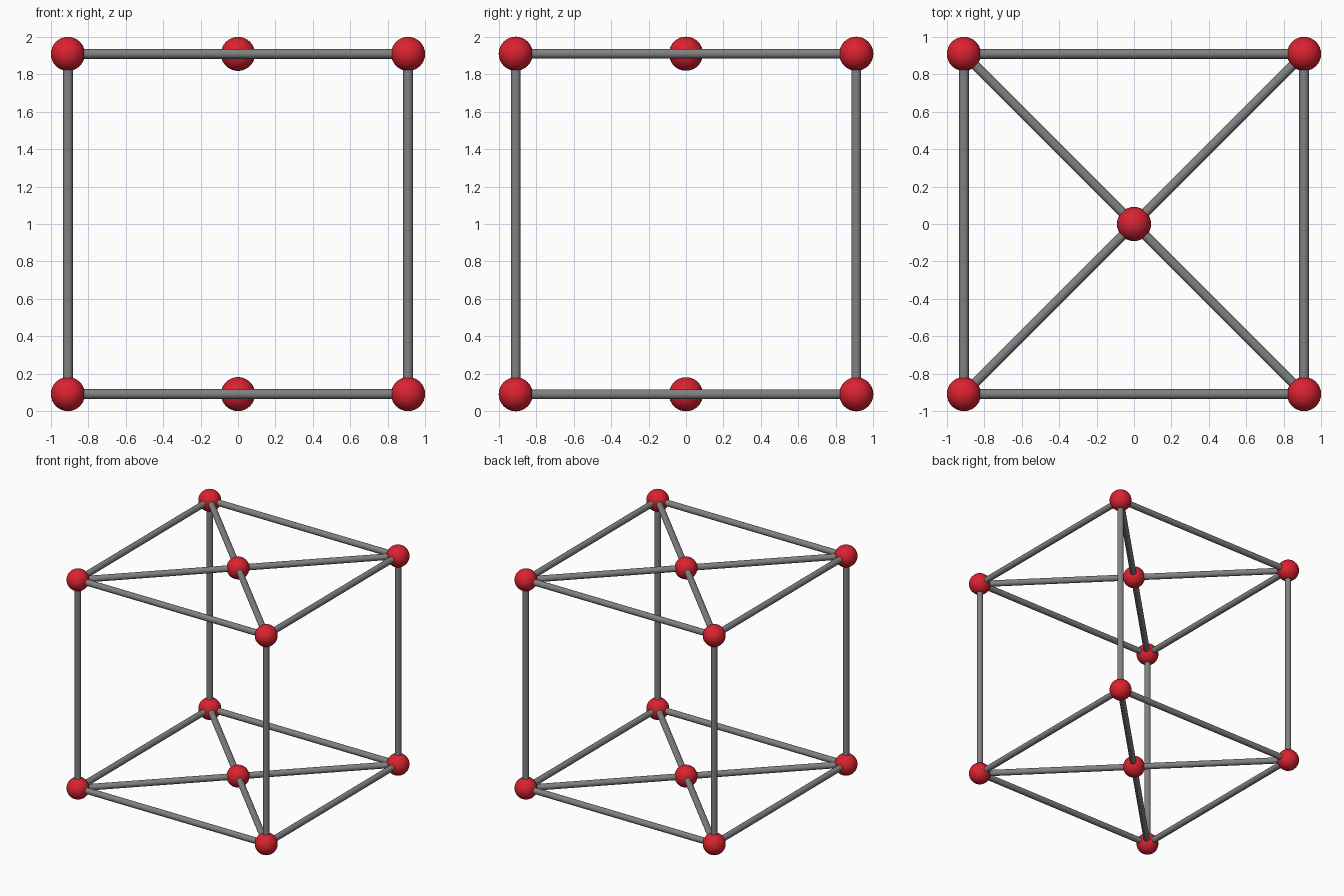
import bpy
from mathutils import Vector

if "Cube" in bpy.data.objects:
    bpy.data.objects.remove(bpy.data.objects["Cube"])

A, R_BALL, R_ROD = 0.909, 0.091, 0.026
Z_LOW, Z_HIGH = 0.091, 1.909


def material(name, rgb):
    m = bpy.data.materials.new(name)
    m.diffuse_color = (*rgb, 1)
    m.use_nodes = True
    m.node_tree.nodes["Principled BSDF"].inputs["Base Color"].default_value = m.diffuse_color
    return m


red = material("red", (0.70, 0.016, 0.03))
grey = material("grey", (0.22, 0.22, 0.22))


def finish(name, mat):
    o = bpy.context.object
    o.name = name
    o.data.materials.append(mat)
    bpy.ops.object.shade_smooth_by_angle()


def ball(name, p):
    bpy.ops.mesh.primitive_uv_sphere_add(segments=32, ring_count=16, radius=R_BALL, location=p)
    finish(name, red)


def rod(name, a, b):
    a, b = Vector(a), Vector(b)
    d = b - a
    bpy.ops.mesh.primitive_cylinder_add(
        vertices=24, radius=R_ROD, depth=d.length, location=(a + b) / 2,
        rotation=d.to_track_quat('Z', 'Y').to_euler())
    finish(name, grey)


corners = [(-A, -A), (A, -A), (A, A), (-A, A)]

# Two square layers, each with a centre ball and four diagonal spokes
for layer, z in (("bottom", Z_LOW), ("top", Z_HIGH)):
    ball(layer + "_centre_ball", (0, 0, z))
    for i, c in enumerate(corners):
        n = corners[(i + 1) % 4]
        ball(f"{layer}_corner_ball_{i + 1}", (*c, z))
        rod(f"{layer}_edge_rod_{i + 1}", (*c, z), (*n, z))
        rod(f"{layer}_diagonal_rod_{i + 1}", (*c, z), (0, 0, z))

# Upright rods joining the layers
for i, c in enumerate(corners):
    rod(f"upright_rod_{i + 1}", (*c, Z_LOW), (*c, Z_HIGH))
